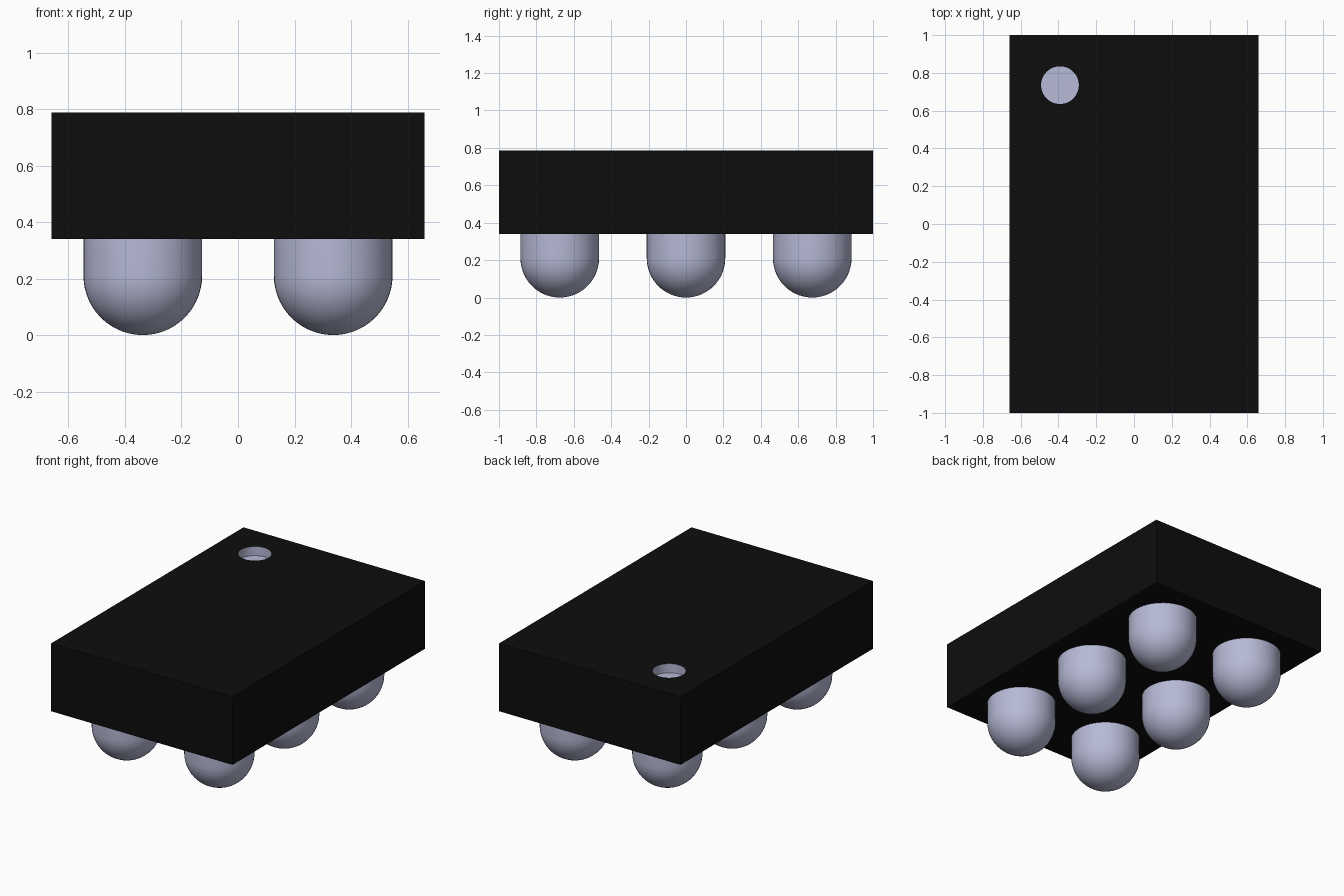
import bpy, bmesh, math

cube = bpy.data.objects.get("Cube")
if cube:
    bpy.data.objects.remove(cube, do_unlink=True)


def material(name, rgb, roughness):
    m = bpy.data.materials.new(name)
    m.use_nodes = True
    m.diffuse_color = (*rgb, 1)
    bsdf = m.node_tree.nodes["Principled BSDF"]
    bsdf.inputs["Base Color"].default_value = (*rgb, 1)
    bsdf.inputs["Roughness"].default_value = roughness
    return m


BLACK = material("package black", (0.004, 0.004, 0.004), 0.6)
SILVER = material("solder silver", (0.47, 0.49, 0.67), 0.4)


def finish(bm, name, mats):
    bmesh.ops.recalc_face_normals(bm, faces=bm.faces)
    mesh = bpy.data.meshes.new(name)
    bm.to_mesh(mesh)
    bm.free()
    for m in mats:
        mesh.materials.append(m)
    ob = bpy.data.objects.new(name, mesh)
    bpy.context.collection.objects.link(ob)
    bpy.ops.object.select_all(action='DESELECT')
    ob.select_set(True)
    bpy.context.view_layer.objects.active = ob
    bpy.ops.object.shade_smooth_by_angle(angle=math.radians(35))
    return ob


# Package dimensions
HX, HY, Z0, Z1 = 0.66, 1.0, 0.34, 0.787
PIT_X, PIT_Y, PIT_R, PIT_DEPTH = -0.392, 0.735, 0.1, 0.06


# Body: a block with a round pin-one dimple sunk into its top
def build_body():
    bm = bmesh.new()
    corners = [(-HX, -HY), (HX, -HY), (HX, HY), (-HX, HY)]
    low = [bm.verts.new((x, y, Z0)) for x, y in corners]
    high = [bm.verts.new((x, y, Z1)) for x, y in corners]
    bm.faces.new(low[::-1])
    n = 48
    circle = [(PIT_X + PIT_R * math.cos(2 * math.pi * i / n),
               PIT_Y + PIT_R * math.sin(2 * math.pi * i / n)) for i in range(n)]
    rim = [bm.verts.new((x, y, Z1)) for x, y in circle]
    floor = [bm.verts.new((x, y, Z1 - PIT_DEPTH)) for x, y in circle]
    for i in range(4):
        j = (i + 1) % 4
        bm.faces.new((low[i], low[j], high[j], high[i]))
    # dimple wall and floor are silver
    for i in range(n):
        j = (i + 1) % n
        bm.faces.new((rim[i], rim[j], floor[j], floor[i])).material_index = 1
    bm.faces.new(floor).material_index = 1
    # top face, filled around the dimple
    top_edges = [e for e in bm.edges if all(v.co.z > Z1 - 1e-4 for v in e.verts)]
    bmesh.ops.triangle_fill(bm, edges=top_edges, use_beauty=True,
                            use_dissolve=False, normal=(0, 0, 1))
    return finish(bm, "package_body", [BLACK, SILVER])


# Bump: a short cylinder ending in a hemisphere, turned around its axis
def build_bump(name, x, y, r=0.21, top=Z0 + 0.005, segments=48, rings=14):
    bm = bmesh.new()
    arc = [math.pi / 2 * i / rings for i in range(rings + 1)]
    profile = [(r * math.sin(a), r - r * math.cos(a)) for a in arc]
    profile += [(r, top), (0, top)]
    verts = [bm.verts.new((px, 0, pz)) for px, pz in profile]
    edges = [bm.edges.new(pair) for pair in zip(verts, verts[1:])]
    bmesh.ops.spin(bm, geom=verts + edges, cent=(0, 0, 0), axis=(0, 0, 1),
                   angle=2 * math.pi, steps=segments, use_merge=True)
    bmesh.ops.remove_doubles(bm, verts=bm.verts, dist=1e-5)
    ob = finish(bm, name, [SILVER])
    ob.location = (x, y, 0)


build_body()
for row, y in (("front", -0.675), ("middle", 0), ("back", 0.675)):
    for side, x in (("right", -0.337), ("left", 0.337)):
        build_bump(f"solder_bump_{row}_{side}", x, y)
